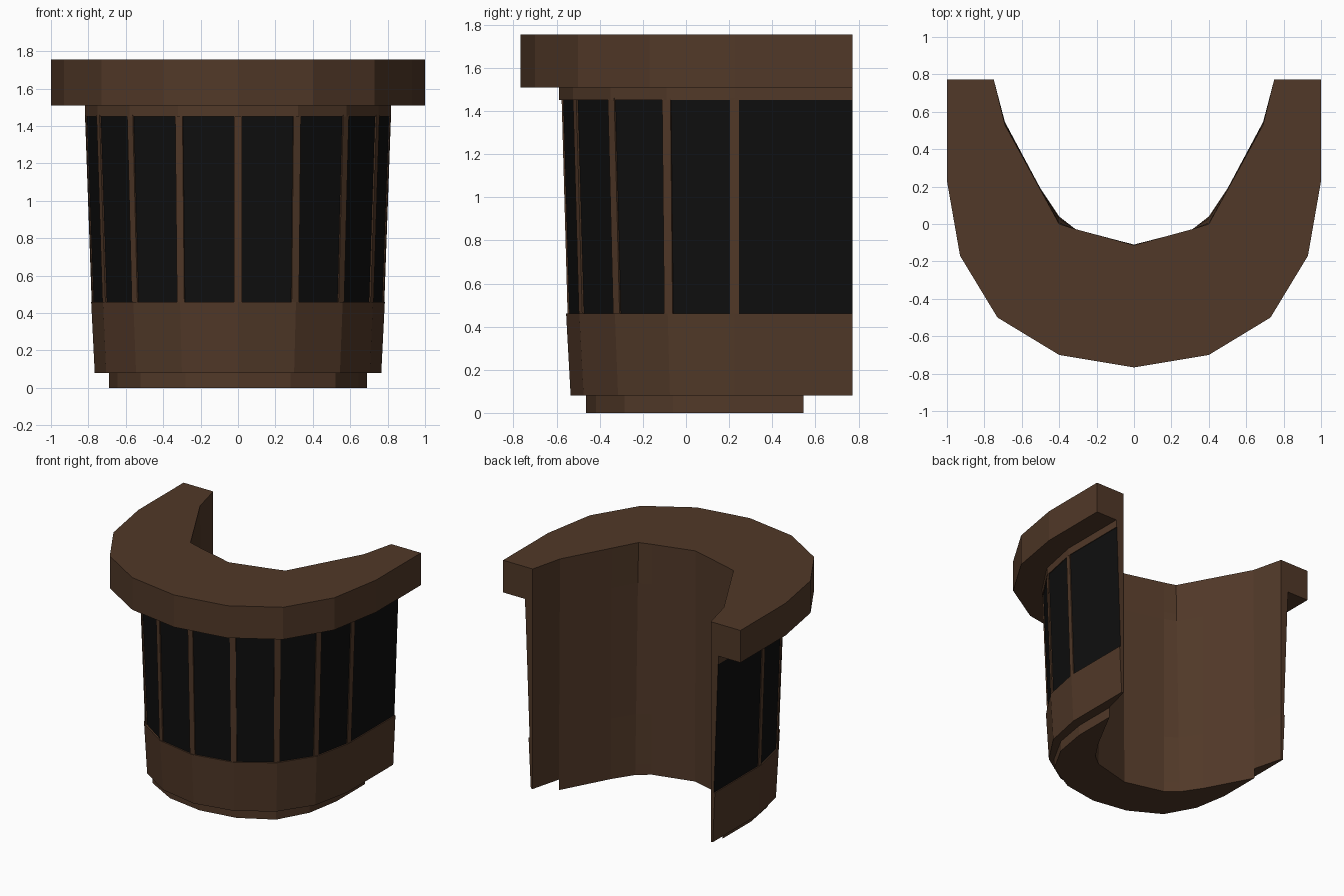
import bpy, bmesh
from mathutils import Vector

if "Cube" in bpy.data.objects:
    bpy.data.objects.remove(bpy.data.objects["Cube"])

H = 1.755  # full height

def material(name, col):
    m = bpy.data.materials.new(name)
    m.diffuse_color = (*col, 1)
    m.use_nodes = True
    m.node_tree.nodes["Principled BSDF"].inputs["Base Color"].default_value = m.diffuse_color
    return m

BROWN = material("brown wood", (0.082, 0.040, 0.021))
BLACK = material("black panel", (0.0045, 0.0045, 0.0045))

# Half outlines (x >= 0), running from the front centre to the back end
SLAB = [(0, -.767), (.40, -.70), (.73, -.50), (.93, -.17), (1, .23), (1, .773)]
RAIL = [(0, -.588), (.32, -.525), (.58, -.35), (.752, -.09), (.817, .23), (.817, .773)]
CORE_TOP = [(0, -.573), (.315, -.513), (.575, -.345), (.745, -.09), (.812, .225), (.812, .773)]
CORE_LOW = [(0, -.545), (.305, -.485), (.550, -.32), (.713, -.08), (.776, .225), (.776, .773)]
SKIRT_TOP = [(0, -.556), (.31, -.495), (.56, -.33), (.722, -.085), (.785, .225), (.785, .773)]
SKIRT_LOW = [(0, -.535), (.30, -.475), (.545, -.315), (.705, -.075), (.766, .225), (.766, .773)]
BASE = [(0, -.463), (.28, -.418), (.52, -.285), (.645, -.06), (.69, .20)]
INNER_LOW = [(0, -.11), (.31, -.03), (.40, .04), (.50, .19), (.69, .545), (.75, .773)]
INNER_TOP = [(0, -.113), (.31, -.028), (.40, .0), (.50, .183), (.69, .53), (.75, .773)]

def inner_at(z):
    t = z / H
    return [tuple(Vector(a).lerp(Vector(b), t)) for a, b in zip(INNER_LOW, INNER_TOP)]

def mirrored(half):
    return [(-x, y) for x, y in half[:0:-1]] + half

def loft(name, low, top, z0, z1, dark_sides=0):
    """Solid between two outlines; the first dark_sides walls are black."""
    bm = bmesh.new()
    a = [bm.verts.new((x, y, z0)) for x, y in low]
    b = [bm.verts.new((x, y, z1)) for x, y in top]
    n = len(a)
    for i in range(n):
        j = (i + 1) % n
        f = bm.faces.new((a[i], a[j], b[j], b[i]))
        f.material_index = 1 if i < dark_sides else 0
    bm.faces.new(a[::-1])
    bm.faces.new(b)
    bmesh.ops.recalc_face_normals(bm, faces=bm.faces)
    me = bpy.data.meshes.new(name)
    bm.to_mesh(me)
    bm.free()
    me.materials.append(BROWN)
    if dark_sides:
        me.materials.append(BLACK)
    ob = bpy.data.objects.new(name, me)
    bpy.context.collection.objects.link(ob)
    return ob

def shell(name, low, top, z0, z1, dark=0, ends=6):
    ring = lambda half, z: mirrored(half) + mirrored(inner_at(z)[:ends])[::-1]
    return loft(name, ring(low, z0), ring(top, z1), z0, z1, dark)

# Stacked curved parts of the counter
shell("base_plinth", BASE, BASE, 0, .08, ends=5)
shell("lower_skirt", SKIRT_LOW, SKIRT_TOP, .08, .46)
shell("panelled_wall", CORE_LOW, CORE_TOP, .46, 1.45, dark=10)
shell("top_rail", RAIL, RAIL, 1.45, 1.51)
shell("counter_top", SLAB, SLAB, 1.51, H)

# Upright trim strips on every corner of the panelled wall
lows, tops = mirrored(CORE_LOW), mirrored(CORE_TOP)

def strip(pts, i):
    p, v, q = (Vector(pts[k]) for k in (i - 1, i, i + 1))
    t = ((v - p).normalized() + (q - v).normalized()).normalized()
    n = Vector((t.y, -t.x))
    return [tuple(v + t * s + n * d) for s, d in
            ((-.021, -.02), (-.021, .004), (.021, .004), (.021, -.02))]

for i in range(1, len(lows) - 1):
    loft(f"trim_strip_{i}", strip(lows, i), strip(tops, i), .45, 1.46)
